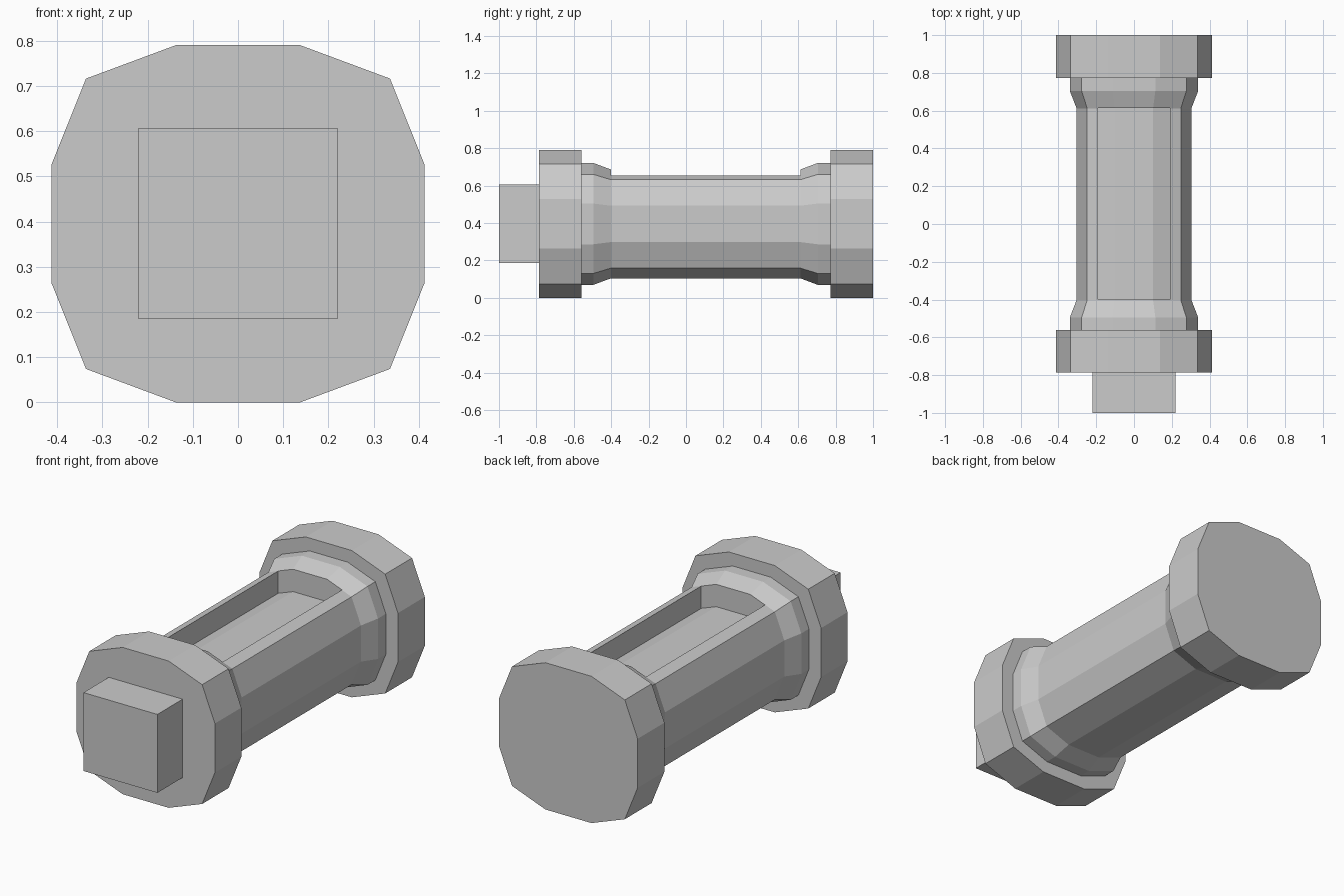
import bpy, bmesh

if "Cube" in bpy.data.objects:
    bpy.data.objects.remove(bpy.data.objects["Cube"])

CZ = 0.395  # height of the long axis

# Twelve-sided section at cap size, mirrored from one quadrant
quad = [(0.412, 0.132), (0.336, 0.321), (0.137, 0.395)]
half = quad + [(-x, z) for x, z in reversed(quad)]
section = half + [(-x, -z) for x, z in half]


def loft(name, rings):
    """Skin a list of equal-length rings and close both ends."""
    bm = bmesh.new()
    loops = [[bm.verts.new(p) for p in ring] for ring in rings]
    for a, b in zip(loops, loops[1:]):
        n = len(a)
        for i in range(n):
            j = (i + 1) % n
            bm.faces.new((a[i], a[j], b[j], b[i]))
    bm.faces.new(loops[0])
    bm.faces.new(loops[-1])
    bmesh.ops.recalc_face_normals(bm, faces=bm.faces)
    mesh = bpy.data.meshes.new(name)
    bm.to_mesh(mesh)
    bm.free()
    obj = bpy.data.objects.new(name, mesh)
    bpy.context.collection.objects.link(obj)
    return obj


# Barrel with both end caps, collars and narrow waist: (y, scale)
CAP, COLLAR_Z, WAIST = 1.0, 0.825, 0.737
profile = [(-0.785, CAP), (-0.56, CAP), (-0.56, COLLAR_Z), (-0.495, COLLAR_Z),
           (-0.402, WAIST), (0.612, WAIST), (0.705, COLLAR_Z),
           (0.772, COLLAR_Z), (0.772, CAP), (1.0, CAP)]
barrel = loft("barrel", [[(x * s, y, CZ + z * s) for x, z in section]
                         for y, s in profile])

# Window recess in the top, with a floor that follows the barrel facets
recess = [(-0.19, 0.533), (-0.101, 0.566), (0.101, 0.566), (0.19, 0.533),
          (0.19, 0.9), (-0.19, 0.9)]
cutter = loft("window_cutter", [[(x, y, z) for x, z in recess]
                                for y in (-0.401, 0.613)])
cutter.hide_render = True
mod = barrel.modifiers.new("window", 'BOOLEAN')
mod.operation = 'DIFFERENCE'
mod.solver = 'EXACT'
mod.object = cutter
bpy.context.view_layer.objects.active = barrel
bpy.ops.object.modifier_apply(modifier=mod.name)
bpy.data.objects.remove(cutter)

# Square plug on the front cap
plug = [(-0.22, 0.185), (0.22, 0.185), (0.22, 0.607), (-0.22, 0.607)]
loft("front_plug", [[(x, y, z) for x, z in plug] for y in (-1.0, -0.785)])
